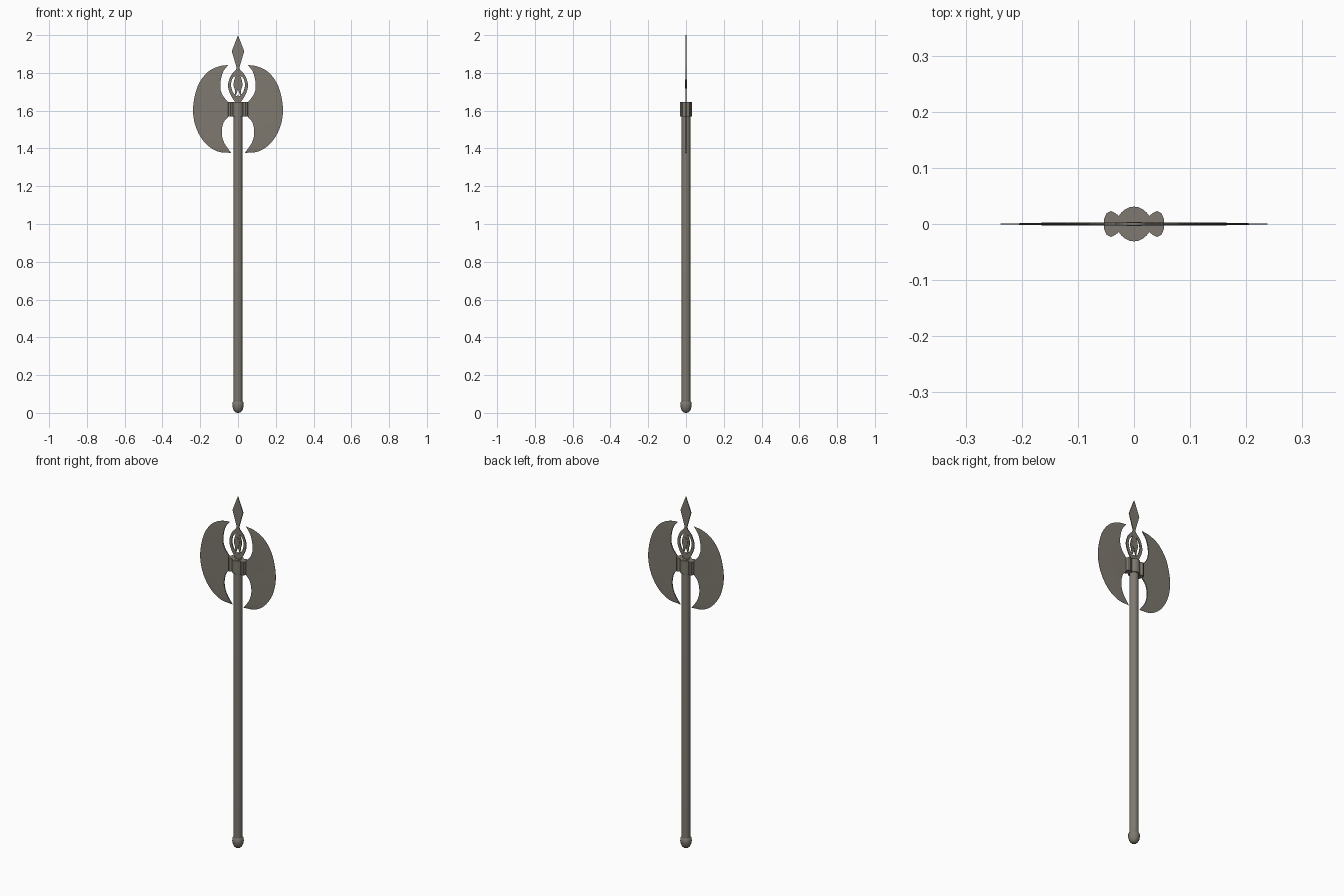
import bpy, bmesh, math
from mathutils import Vector

if "Cube" in bpy.data.objects:
    bpy.data.objects.remove(bpy.data.objects["Cube"])

metal = bpy.data.materials.new("dull grey metal")
metal.diffuse_color = (0.21, 0.19, 0.16, 1)
metal.use_nodes = True
metal.node_tree.nodes["Principled BSDF"].inputs["Base Color"].default_value = metal.diffuse_color


def finish(name, bm, smooth=True):
    bmesh.ops.remove_doubles(bm, verts=bm.verts, dist=0.00005)
    bmesh.ops.recalc_face_normals(bm, faces=bm.faces)
    me = bpy.data.meshes.new(name)
    bm.to_mesh(me)
    bm.free()
    me.materials.append(metal)
    ob = bpy.data.objects.new(name, me)
    bpy.context.collection.objects.link(ob)
    if smooth:
        bpy.ops.object.select_all(action='DESELECT')
        ob.select_set(True)
        bpy.context.view_layer.objects.active = ob
        bpy.ops.object.shade_smooth_by_angle(angle=math.radians(35))
    return ob


def spline(pts, n):
    """n+1 evenly spaced points on a smooth curve through pts."""
    p = [Vector(q) for q in pts]
    p = [2 * p[0] - p[1]] + p + [2 * p[-1] - p[-2]]
    fine = []
    for i in range(1, len(p) - 2):
        a, b, c, d = p[i - 1:i + 3]
        for k in range(20):
            t = k / 20
            fine.append(0.5 * (2 * b + (c - a) * t + (2 * a - 5 * b + 4 * c - d) * t * t
                               + (3 * b - a - 3 * c + d) * t ** 3))
    fine.append(p[-2])
    dist = [0]
    for a, b in zip(fine, fine[1:]):
        dist.append(dist[-1] + (b - a).length)
    out, j = [], 0
    for k in range(n + 1):
        s = dist[-1] * k / n
        while j < len(fine) - 2 and dist[j + 1] < s:
            j += 1
        out.append(fine[j].lerp(fine[j + 1], (s - dist[j]) / (dist[j + 1] - dist[j])))
    return out


def lathe(name, profile, sides):
    bm = bmesh.new()
    vs = [bm.verts.new((r, 0, z)) for r, z in profile]
    es = [bm.edges.new(e) for e in zip(vs, vs[1:])]
    bmesh.ops.spin(bm, geom=vs + es, cent=(0, 0, 0), axis=(0, 0, 1),
                   angle=2 * math.pi, steps=sides)
    return finish(name, bm)


def plate(name, loops, half):
    """Flat plate in the xz plane; the first loop is the outline, the rest are holes."""
    cu = bpy.data.curves.new(name, 'CURVE')
    cu.dimensions, cu.fill_mode, cu.extrude = '2D', 'BOTH', half
    for loop in loops:
        sp = cu.splines.new('POLY')
        sp.points.add(len(loop) - 1)
        for pt, (x, z) in zip(sp.points, loop):
            pt.co = (x, z, 0, 1)
        sp.use_cyclic_u = True
    tmp = bpy.data.objects.new(name + "_outline", cu)
    bpy.context.collection.objects.link(tmp)
    dg = bpy.context.evaluated_depsgraph_get()
    bm = bmesh.new()
    bm.from_mesh(tmp.evaluated_get(dg).to_mesh())
    bpy.data.objects.remove(tmp)
    for v in bm.verts:
        v.co = (v.co.x, -v.co.z, v.co.y)
    return finish(name, bm, False)


def mirrored(half):
    return half + [(-x, z) for x, z in reversed(half) if abs(x) > 1e-6]


# shaft and rounded pommel
lathe("shaft", [(0, 0.03), (0.024, 0.03), (0.024, 1.575), (0.02, 1.64), (0.02, 1.646), (0, 1.646)], 16)
lathe("pommel", [(0, 0), (0.012, 0.002), (0.021, 0.01), (0.027, 0.023), (0.03, 0.04),
                 (0.029, 0.055), (0.024, 0.062), (0, 0.062)], 20)

# collar: round middle blending into an oval lobe on each side
quarter = [(0.054, 0), (0.053, 0.01), (0.049, 0.019), (0.041, 0.023), (0.033, 0.019),
           (0.027, 0.0145), (0.023, 0.02), (0.016, 0.026), (0.008, 0.03), (0, 0.031)]
upper = quarter + [(-x, y) for x, y in reversed(quarter[:-1])]
ring = upper + [(x, -y) for x, y in reversed(upper[1:-1])]
bm = bmesh.new()
face = bm.faces.new([bm.verts.new((x, y, 1.57)) for x, y in ring])
ext = bmesh.ops.extrude_face_region(bm, geom=[face])
bmesh.ops.translate(bm, vec=(0, 0, 0.075),
                    verts=[v for v in ext["geom"] if isinstance(v, bmesh.types.BMVert)])
bm.faces.ensure_lookup_table()
if len([f for f in bm.faces if len(f.verts) == len(ring)]) < 2:
    bm.faces.new([v for v in bm.verts if v.co.z < 1.58])
finish("collar", bm)

# blades: strips from the inner edge tapering to a thin cutting edge
N = 48
inner = (spline([(0.053, 1.842), (0.081, 1.80), (0.094, 1.735), (0.083, 1.685), (0.046, 1.637)], N // 2)
         + spline([(0.046, 1.573), (0.075, 1.54), (0.086, 1.485), (0.073, 1.43), (0.036, 1.376)], N // 2)[1:])
outer = spline([(0.053, 1.842), (0.106, 1.833), (0.165, 1.80), (0.215, 1.725), (0.238, 1.61),
                (0.222, 1.51), (0.175, 1.43), (0.11, 1.385), (0.036, 1.376)], N)
for side, name in ((1, "right_blade"), (-1, "left_blade")):
    bm = bmesh.new()
    rows = []
    for a, b in zip(inner, outer):
        mid = a.lerp(b, 0.6)
        rows.append([bm.verts.new((side * p.x, y, p.y)) for p, y in
                     ((a, -0.0028), (mid, -0.0022), (b, -0.0006), (b, 0.0006), (mid, 0.0022), (a, 0.0028))])
    for r, s in zip(rows, rows[1:]):
        for k in range(6):
            bm.faces.new((r[k], r[(k + 1) % 6], s[(k + 1) % 6], s[k]))
    for r in (rows[0], rows[-1]):
        bm.faces.new(r)
    finish(name, bm)

# spear point with a pierced oval below it
edge = [tuple(p) for p in spline([(0.008, 1.83), (0.012, 1.815), (0.038, 1.785), (0.053, 1.735),
                                  (0.040, 1.685), (0.012, 1.64)], 20)]
outline = mirrored([(0, 2.0), (0.033, 1.915)] + edge)
crescent = [tuple(p) for p in
            spline([(0.010, 1.788), (0.030, 1.768), (0.037, 1.735), (0.028, 1.70), (0.015, 1.685)], 12)
            + spline([(0.015, 1.685), (0.017, 1.71), (0.024, 1.735), (0.019, 1.765), (0.010, 1.788)], 12)[1:-1]]
notch = [(0, 1.712), (0.013, 1.676), (0, 1.682), (-0.013, 1.676)]
slot = [(0.009 * math.sin(t * math.pi / 8), 1.742 + 0.014 * math.cos(t * math.pi / 8)) for t in range(16)]
plate("spear_point", [outline, crescent, [(-x, z) for x, z in crescent], notch], 0.0025)

# raised drop in the middle of the oval
plate("centre_drop", [[(x * 1.5, 1.742 + (z - 1.742) * 1.7) for x, z in slot]], 0.004)
